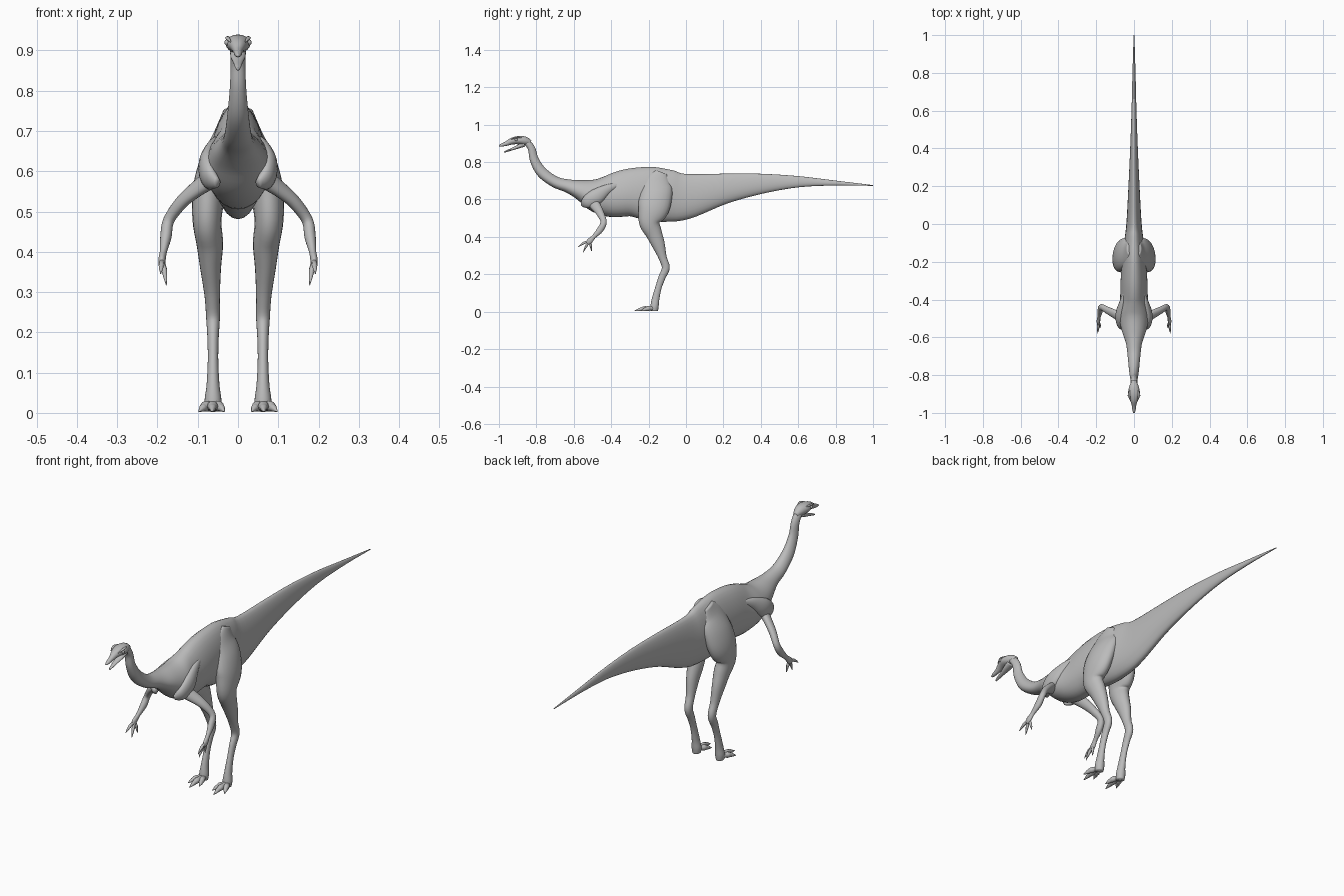
import bpy, bmesh, math
from mathutils import Vector

cube = bpy.data.objects.get("Cube")
if cube:
    bpy.data.objects.remove(cube, do_unlink=True)

GREY = (0.5, 0.5, 0.5, 1.0)
skin = bpy.data.materials.new("grey_skin")
skin.use_nodes = True
skin.diffuse_color = GREY
for node in skin.node_tree.nodes:
    if node.type == 'BSDF_PRINCIPLED':
        node.inputs["Base Color"].default_value = GREY


def finish(name, bm):
    """Turn a bmesh into a smooth, skinned object."""
    bmesh.ops.recalc_face_normals(bm, faces=bm.faces)
    mesh = bpy.data.meshes.new(name)
    bm.to_mesh(mesh)
    bm.free()
    mesh.materials.append(skin)
    for face in mesh.polygons:
        face.use_smooth = True
    obj = bpy.data.objects.new(name, mesh)
    bpy.context.collection.objects.link(obj)
    return obj


def smooth_path(keys, steps):
    """Catmull-Rom interpolation through keys of any width."""
    out = []
    last = len(keys) - 1
    for i in range(last):
        a, b, c, d = (keys[min(max(j, 0), last)] for j in range(i - 1, i + 3))
        for k in range(steps):
            t = k / steps
            out.append([q + t * (r - p + t * (2 * p - 5 * q + 4 * r - s
                        + t * (3 * (q - r) + s - p))) / 2
                        for p, q, r, s in zip(a, b, c, d)])
    return out + [list(keys[-1])]


def loft(name, keys, side=1, pear=0.0, sides=20, steps=5):
    """Sweep an oval along keys of (x, y, z, half width, half depth)."""
    rows = smooth_path(keys, steps)
    centres = [Vector((r[0] * side, r[1], r[2])) for r in rows]
    bm = bmesh.new()
    rings = []
    for i, row in enumerate(rows):
        along = (centres[min(i + 1, len(rows) - 1)] - centres[max(i - 1, 0)]).normalized()
        across = Vector((1, 0, 0))
        across = (across - along * across.dot(along)).normalized()
        up = along.cross(across)
        wide, deep = max(row[3], 0.001), max(row[4], 0.001)
        ring = []
        for k in range(sides):
            a = math.tau * k / sides
            offset = across * wide * math.cos(a) * (1 - pear * math.sin(a))
            ring.append(bm.verts.new(centres[i] + offset + up * deep * math.sin(a)))
        rings.append(ring)
    for lower, upper in zip(rings, rings[1:]):
        for k in range(sides):
            n = (k + 1) % sides
            bm.faces.new((lower[k], lower[n], upper[n], upper[k]))
    bm.faces.new(rings[0])
    bm.faces.new(rings[-1])
    return finish(name, bm)


def central(keys):
    return [(0, *key) for key in keys]


def digit(name, root, tip, radius, lift, side):
    """A toe or finger with a knuckle and a tapered claw."""
    root, tip = Vector(root), Vector(tip)
    keys = []
    for t, size in ((0, 1), (.3, .75), (.5, .9), (.68, .65), (.75, .6), (1, .1)):
        p = root.lerp(tip, t)
        p.z += lift * math.sin(math.pi * t)
        keys.append((*p, radius * size, radius * size))
    loft(name, keys, side, sides=10, steps=3)


# Tail, torso and neck in one sweep
loft("body", central([
    (1, .675, .002, .002),
    (.8, .688, .008, .013),
    (.6, .695, .013, .03),
    (.4, .684, .02, .054),
    (.2, .657, .029, .082),
    (0, .617, .04, .122),
    (-.1, .62, .053, .14),
    (-.2, .632, .064, .143),
    (-.3, .637, .07, .128),
    (-.4, .62, .073, .115),
    (-.48, .624, .08, .092),
    (-.56, .65, .064, .056),
    (-.63, .672, .042, .036),
    (-.7, .694, .033, .03),
    (-.77, .745, .026, .029),
    (-.81, .81, .02, .024),
    (-.825, .87, .018, .02),
    (-.85, .905, .018, .018),
    (-.88, .915, .016, .016),
]), pear=.16, sides=28)

# Skull and open lower jaw
loft("skull", central([
    (-.83, .904, .012, .012),
    (-.86, .913, .025, .023),
    (-.895, .917, .031, .022),
    (-.93, .912, .021, .018),
    (-.96, .899, .012, .012),
    (-.985, .891, .009, .008),
    (-1, .887, .004, .004),
]))
loft("lower_jaw", central([
    (-.865, .896, .02, .014),
    (-.895, .883, .018, .01),
    (-.925, .871, .012, .007),
    (-.955, .86, .008, .005),
    (-.972, .853, .004, .003),
]))

for label, side in (("left", 1), ("right", -1)):
    # Eye and brow
    bm = bmesh.new()
    bmesh.ops.create_uvsphere(bm, u_segments=14, v_segments=8, radius=.008)
    bmesh.ops.translate(bm, verts=bm.verts, vec=(.026 * side, -.908, .92))
    finish(label + "_eye", bm)
    loft(label + "_brow", [
        (.022, -.88, .93, .003, .003),
        (.026, -.905, .931, .006, .004),
        (.019, -.935, .922, .002, .002),
    ], side, sides=10)

    # Shoulder blade
    loft(label + "_shoulder", [
        (.05, -.36, .68, .006, .01),
        (.062, -.42, .655, .017, .026),
        (.074, -.48, .615, .024, .042),
        (.07, -.53, .585, .02, .034),
        (.05, -.555, .57, .008, .012),
    ], side)

    # Thigh, shin and long upright foot
    loft(label + "_leg", [
        (.026, -.13, .745, .012, .03),
        (.032, -.15, .69, .028, .075),
        (.054, -.16, .62, .041, .086),
        (.071, -.175, .55, .042, .083),
        (.077, -.195, .48, .036, .057),
        (.07, -.172, .42, .033, .044),
        (.068, -.148, .36, .026, .035),
        (.064, -.125, .29, .019, .022),
        (.062, -.108, .235, .017, .021),
        (.062, -.128, .185, .014, .019),
        (.062, -.147, .13, .013, .017),
        (.062, -.162, .07, .016, .02),
        (.062, -.168, .03, .021, .022),
        (.062, -.17, .004, .018, .02),
    ], side)
    for part, x, y in (("inner", .034, -.243), ("middle", .064, -.276), ("outer", .097, -.24)):
        digit(f"{label}_{part}_toe", (.062, -.165, .017), (x, y, .004), .015, .006, side)

    # Arm from shoulder to palm
    loft(label + "_arm", [
        (.06, -.5, .585, .022, .03),
        (.1, -.478, .558, .018, .026),
        (.14, -.457, .523, .016, .02),
        (.172, -.44, .478, .014, .016),
        (.179, -.46, .437, .014, .017),
        (.185, -.492, .402, .009, .011),
        (.189, -.515, .378, .009, .015),
        (.189, -.528, .366, .005, .01),
    ], side)
    for part, x, y, z in (("upper", .192, -.578, .345), ("middle", .178, -.55, .317),
                          ("lower", .179, -.505, .323)):
        digit(f"{label}_{part}_finger", (.188, -.514, .378), (x, y, z), .008, .006, side)
